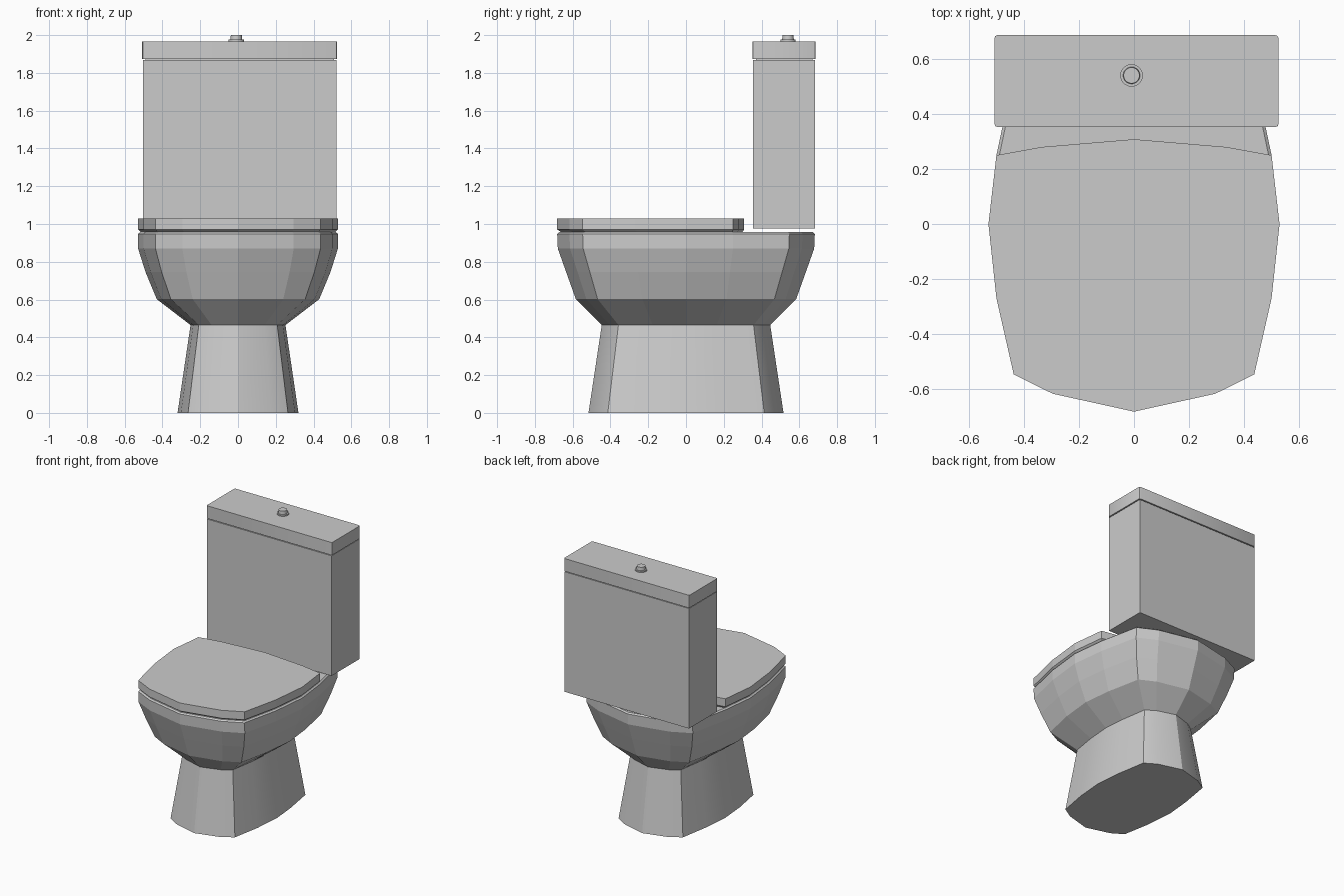
import bpy, bmesh
from math import radians

if "Cube" in bpy.data.objects:
    bpy.data.objects.remove(bpy.data.objects["Cube"])

# Right half of the rim outline, front to back
HALF = [(0, -.682), (.295, -.617), (.437, -.547), (.5, -.27), (.529, 0),
        (.5, .25), (.437, .547), (.295, .617), (0, .682)]
# Right half of the lid outline, with its shallow bowed back edge
LID = HALF[:6] + [(.335, .28), (0, .308)]


def mirror(half):
    return half + [(-x, y) for x, y in half[-2:0:-1]]


def finish(name, bm, angle=None):
    bmesh.ops.recalc_face_normals(bm, faces=bm.faces)
    mesh = bpy.data.meshes.new(name)
    bm.to_mesh(mesh)
    bm.free()
    ob = bpy.data.objects.new(name, mesh)
    bpy.context.collection.objects.link(ob)
    if angle:
        bpy.ops.object.select_all(action='DESELECT')
        ob.select_set(True)
        bpy.context.view_layer.objects.active = ob
        bpy.ops.object.shade_smooth_by_angle(angle=radians(angle))
    return ob


def loft(name, half, levels, angle=None):
    """Stack scaled copies of an outline; levels are (z, x scale, y scale)."""
    bm = bmesh.new()
    outline = mirror(half)
    rings = [[bm.verts.new((x * sx, y * sy, z)) for x, y in outline]
             for z, sx, sy in levels]
    n = len(outline)
    for a, b in zip(rings, rings[1:]):
        for i in range(n):
            j = (i + 1) % n
            bm.faces.new((a[i], a[j], b[j], b[i]))
    bm.faces.new(rings[0][::-1])
    bm.faces.new(rings[-1])
    return finish(name, bm, angle)


def box(name, x0, x1, y0, y1, z0, z1, bevel=0):
    bm = bmesh.new()
    bmesh.ops.create_cube(bm, size=1)
    for v in bm.verts:
        v.co = (x1 if v.co.x > 0 else x0, y1 if v.co.y > 0 else y0,
                z1 if v.co.z > 0 else z0)
    if bevel:
        upright = [e for e in bm.edges
                   if abs(e.verts[0].co.z - e.verts[1].co.z) > .01]
        bmesh.ops.bevel(bm, geom=upright, offset=bevel, segments=2,
                        affect='EDGES', profile=.5)
    return finish(name, bm, 35 if bevel else None)


def disc(name, x, y, z0, z1, r0, r1):
    bm = bmesh.new()
    bmesh.ops.create_cone(bm, cap_ends=True, segments=20, radius1=r0,
                          radius2=r1, depth=z1 - z0)
    bmesh.ops.translate(bm, verts=bm.verts, vec=(x, y, (z0 + z1) / 2))
    return finish(name, bm, 35)


# Flared foot
loft("pedestal", HALF, [(0, .605, .757), (.465, .475, .654)], 30)

# Bowl with a slightly raised top deck
loft("bowl", HALF, [(.465, .475, .654), (.602, .813, .855), (.745, .925, .93),
                    (.87, 1, .995), (.948, 1, 1), (.957, .98, .985)])

# Closed lid with a chamfered underside
loft("lid", LID, [(.957, .97, .97), (.971, 1, 1), (1.03, 1, 1)])

# Cistern, its cover and flush button
box("tank", -.503, .521, .355, .683, .975, 1.867)
box("tank_cover", -.507, .525, .353, .686, 1.873, 1.967, .01)
disc("button_collar", -.009, .54, 1.966, 1.976, .041, .041)
disc("flush_button", -.009, .54, 1.976, 2.0, .031, .029)
# Hidden neck closing the seam between tank and cover
box("tank_neck", -.49, .508, .37, .67, 1.86, 1.88)
